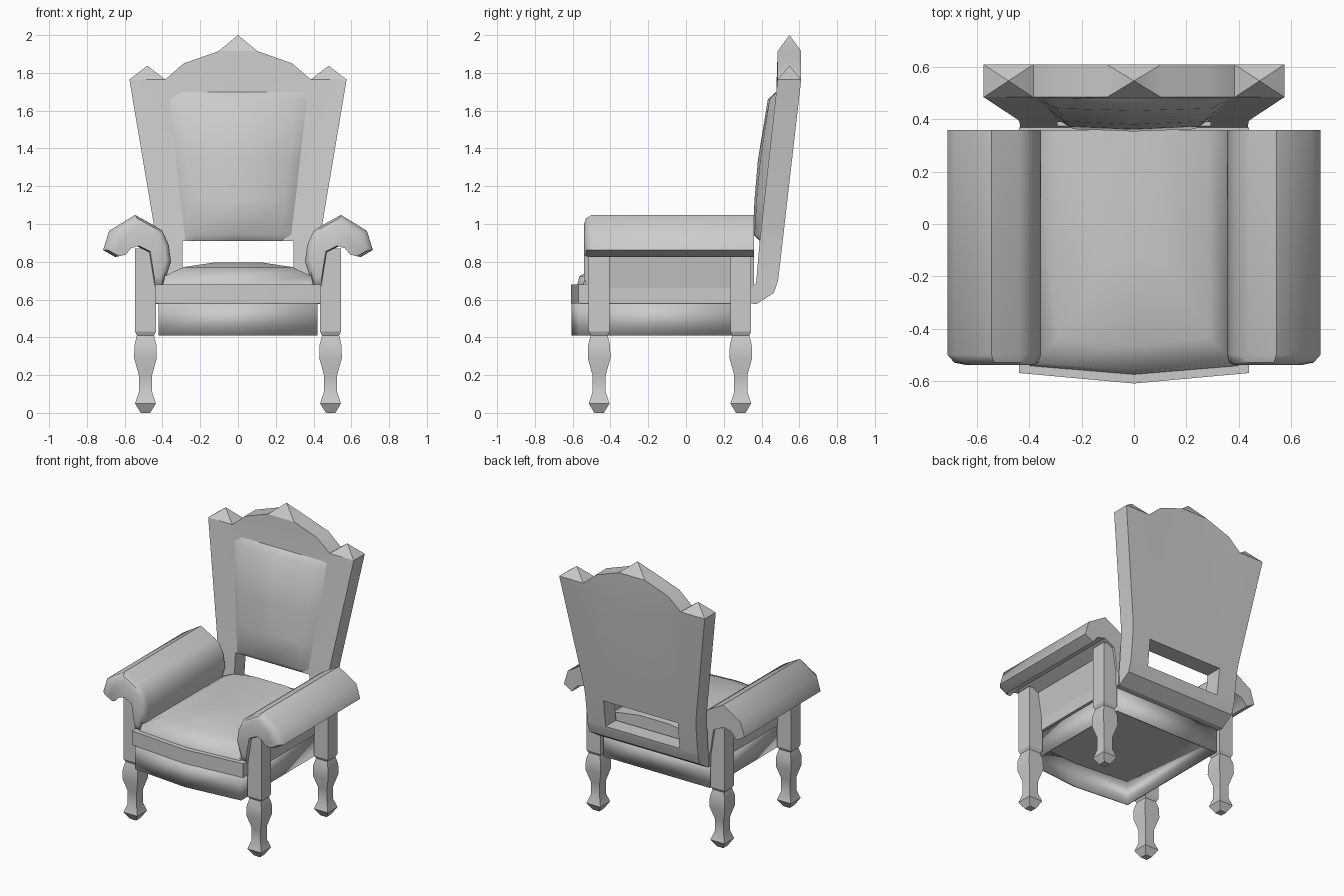
import bpy
import bmesh
from math import radians
from mathutils import Vector

cube = bpy.data.objects.get("Cube")
if cube:
    bpy.data.objects.remove(cube, do_unlink=True)

GREY = (0.6, 0.6, 0.6, 1.0)
grey = bpy.data.materials.new("plain grey")
grey.use_nodes = True
grey.diffuse_color = GREY
grey.node_tree.nodes["Principled BSDF"].inputs["Base Color"].default_value = GREY


def finish(name, bm, angle):
    """Turn a bmesh into a shaded object."""
    bmesh.ops.recalc_face_normals(bm, faces=bm.faces)
    mesh = bpy.data.meshes.new(name)
    bm.to_mesh(mesh)
    bm.free()
    mesh.materials.append(grey)
    mesh.shade_smooth()
    mesh.set_sharp_from_angle(angle=radians(angle))
    obj = bpy.data.objects.new(name, mesh)
    bpy.context.collection.objects.link(obj)
    return obj


def loft(name, rings, angle=30, caps=True):
    """Skin a list of closed rings of points."""
    bm = bmesh.new()
    rows = [[bm.verts.new(p) for p in ring] for ring in rings]
    n = len(rows[0])
    for a, b in zip(rows, rows[1:]):
        for i in range(n):
            j = (i + 1) % n
            bm.faces.new((a[i], a[j], b[j], b[i]))
    if caps:
        bm.faces.new(rows[0])
        bm.faces.new(rows[-1])
    return finish(name, bm, angle)


def interpolate(table, z):
    """Piecewise linear lookup of the other columns by the first."""
    for a, b in zip(table, table[1:]):
        if z <= b[0]:
            t = max(0, (z - a[0]) / (b[0] - a[0]))
            return [u + (v - u) * t for u, v in zip(a[1:], b[1:])]
    return table[-1][1:]


# Turned legs with square sections: (height, half width)
leg_sections = [(0, .025), (.05, .055), (.11, .035), (.2, .035), (.29, .06),
                (.36, .058), (.41, .045), (.43, .055), (.87, .055)]
corners = [(-1, -1), (1, -1), (1, 1), (-1, 1)]
for side, sx in (("left", 1), ("right", -1)):
    for end, y in (("front", -.46), ("back", .29)):
        loft(f"{side}_{end}_leg",
             [[(sx * .49 + cx * h, y + cy * h, z) for cx, cy in corners]
              for z, h in leg_sections], 20)

# Rolled arms: profile in x and z, run along y with a rounded front end
arm_profile = [(.40, .66), (.355, .80), (.367, .89), (.40, .963), (.44, .99),
               (.545, 1.048), (.683, .963), (.714, .862), (.65, .825),
               (.61, .873), (.55, .89), (.47, .85), (.44, .66)]
arm_rings = [(.36, 1), (-.50, 1), (-.53, .9), (-.54, .72)]
for side, sx in (("left", 1), ("right", -1)):
    loft(f"{side}_arm",
         [[(sx * (.45 + (x - .45) * s), y, .87 + (z - .87) * s)
           for x, z in arm_profile] for y, s in arm_rings], 42)


# Seat parts share an outline with a shallow point at the front
def seat_outline(w, back, corner, point):
    return [(-w, back), (-w, corner), (0, point), (w, corner), (w, back), (0, back)]


rail = seat_outline(.44, .37, -.57, -.61)
loft("seat_rail", [[(x, y, z) for x, y in rail] for z in (.58, .68)], 20)

skirt = loft("seat_skirt",
             [[(x, y, z) for x, y in seat_outline(.42, .33, -.565, -.605)]
              for z in (.41, .59)], 20, caps=False)
wall = skirt.modifiers.new("wall", 'SOLIDIFY')
wall.thickness = .01

pad = seat_outline(.40, .36, -.545, -.578)
loft("seat_cushion",
     [[(x * s, .36 + (y - .36) * t, z) for x, y in pad]
      for z, s, t in ((.67, 1, 1), (.725, .97, .985), (.772, .72, .88), (.797, .3, .55))], 60)

# Backrest side profile: (height, front y, back y, half width)
back_table = [(.577, .355, .375, .435), (.635, .36, .465, .435), (.70, .372, .487, .436),
              (.72, .374, .49, .436), (.91, .39, .512, .438), (.98, .398, .52, .443),
              (1.765, .485, .61, .575)]

# Backrest: a slab of cells with an opening low down and a shaped crest
columns = [-1, -.67, -.5, -.18, .18, .5, .67, 1]
crest = [1.765, 1.765, 1.85, 1.915, 1.915, 1.85, 1.765, 1.765]
levels = [row[0] for row in back_table[:-1]] + [1.70]
bm = bmesh.new()
sheets = ([], [])
for z in levels + [None]:
    for k in (0, 1):
        line = []
        for c, top in zip(columns, crest):
            h = top if z is None else z
            data = interpolate(back_table, h)
            line.append(bm.verts.new((c * data[2], data[k], h)))
        sheets[k].append(line)
opening = levels.index(.72)
for r in range(len(levels)):
    for c in range(len(columns) - 1):
        if r == opening and 1 <= c <= 5:
            continue
        for s in sheets:
            bm.faces.new((s[r][c], s[r][c + 1], s[r + 1][c + 1], s[r + 1][c]))
# Close every open edge between the front and back sheets
partner = {}
for f_line, b_line in zip(*sheets):
    partner.update(zip(f_line, b_line))
bm.edges.ensure_lookup_table()
for e in [e for e in bm.edges if e.is_boundary and e.verts[0] in partner]:
    a, b = e.verts
    bm.faces.new((a, b, partner[b], partner[a]))
# Raise pyramid points over the two shoulders and the middle
front_top, back_top = sheets[0][-1], sheets[1][-1]
for c, height in ((0, 1.838), (3, 2.0), (6, 1.838)):
    ring = {front_top[c], front_top[c + 1], back_top[c], back_top[c + 1]}
    cap = next(f for f in front_top[c].link_faces if set(f.verts) == ring)
    apex = bmesh.ops.poke(bm, faces=[cap])["verts"][0]
    apex.co.z = height
finish("backrest", bm, 25)

# Padded panel bulging from the front of the backrest
pad_rows = [(.91, 0), (.945, .04), (1.13, .052), (1.34, .057), (1.66, .04), (1.70, 0)]
pad_columns = [(-1, 0), (-.8, .8), (0, 1), (.8, .8), (1, 0)]
bm = bmesh.new()
grid = []
for z, bulge in pad_rows:
    half = .285 + (z - .91) * .114
    y = interpolate(back_table, z)[0] + .004
    grid.append([bm.verts.new((half * c, y - (bulge + .004) * k, z)) for c, k in pad_columns])
for a, b in zip(grid, grid[1:]):
    for i in range(len(a) - 1):
        bm.faces.new((a[i], a[i + 1], b[i + 1], b[i]))
bmesh.ops.holes_fill(bm, edges=[e for e in bm.edges if e.is_boundary])
finish("back_pad", bm, 50)
